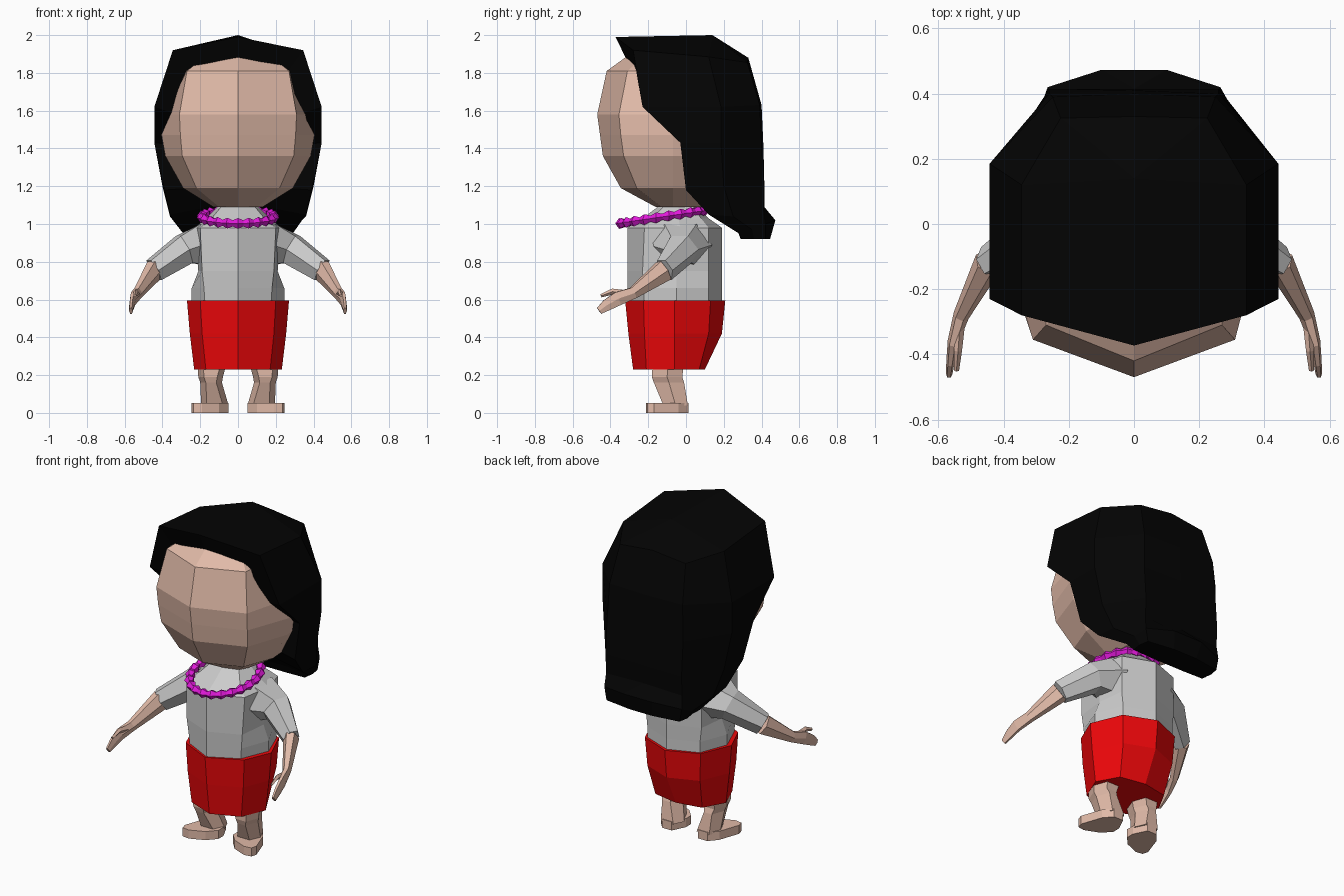
import bpy, bmesh
from math import sin, cos, pi
from mathutils import Vector


def material(name, rgb):
    m = bpy.data.materials.new(name)
    m.diffuse_color = (*rgb, 1)
    return m


SKIN = material("skin", (0.75, 0.49, 0.39))
RED = material("red", (0.85, 0.002, 0.003))
BLACK = material("black", (0.001, 0.001, 0.001))
PINK = material("magenta", (0.75, 0.01, 0.7))


def loft(name, rings, mat=None, start=True, end=True, mirror=False, closed=False):
    """Skin a list of equal-length rings; optional end caps."""
    bm = bmesh.new()
    vs = [[bm.verts.new(p) for p in r] for r in rings]
    pairs = list(zip(vs, vs[1:]))
    if closed:
        pairs.append((vs[-1], vs[0]))
    for a, b in pairs:
        for i in range(len(a)):
            j = (i + 1) % len(a)
            bm.faces.new((a[i], a[j], b[j], b[i]))
    if start and not closed:
        bm.faces.new(vs[0])
    if end and not closed:
        bm.faces.new(vs[-1])
    bmesh.ops.remove_doubles(bm, verts=bm.verts, dist=0.0005)
    bmesh.ops.recalc_face_normals(bm, faces=bm.faces)
    me = bpy.data.meshes.new(name)
    bm.to_mesh(me)
    bm.free()
    ob = bpy.data.objects.new(name, me)
    bpy.context.collection.objects.link(ob)
    if mat:
        me.materials.append(mat)
    if mirror:
        ob.modifiers.new("mirror", 'MIRROR')
    return ob


def sym(pts):
    """Complete a half ring (x >= 0) by reflecting it."""
    return list(pts) + [(-x, y, z) for x, y, z in reversed(pts)]


def flat(z, pts):
    return sym([(x, y, z) for x, y in pts])


def tube(name, path, mat, n=6):
    """Tapered limb along (centre, half width, half height) stations."""
    rings = []
    for i, (c, w, h) in enumerate(path):
        a = Vector(path[max(i - 1, 0)][0])
        b = Vector(path[min(i + 1, len(path) - 1)][0])
        d = (b - a).normalized()
        s = d.cross(Vector((0, 0, 1))).normalized()
        u = s.cross(d)
        rings.append([Vector(c) + s * w * cos(2 * pi * k / n) + u * h * sin(2 * pi * k / n)
                      for k in range(n)])
    return loft(name, rings, mat, mirror=True)


# Head: stacked rings (z, front y, cheek x, cheek y, side x, back y)
head = []
for z, f, a, ay, b, k in [(1.09, -.16, .10, -.13, .13, .14), (1.19, -.345, .22, -.26, .29, .24),
                          (1.36, -.44, .295, -.33, .385, .31), (1.47, -.455, .305, -.345, .405, .33),
                          (1.58, -.47, .31, -.355, .385, .33), (1.81, -.42, .27, -.31, .29, .26),
                          (1.89, -.31, .17, -.22, .19, .16)]:
    head.append(flat(z, [(0, f), (a, ay), (b, -.07), (b * .95, .12), (b * .6, k), (0, k)]))
loft("head", head, SKIN)

# Hair: per level the inner edge, front edge, side, back corner and back centre
hair = [
    [(0, -.30, 1.84), (0, -.373, 1.99), (0, .14, 2.0), (0, .14, 2.0), (0, .14, 2.0)],
    [(.25, -.26, 1.79), (.345, -.28, 1.92), (.345, .12, 1.885), (.225, .325, 1.855), (0, .33, 1.88)],
    [(.32, -.17, 1.58), (.443, -.23, 1.62), (.443, .185, 1.62), (.25, .39, 1.63), (0, .40, 1.63)],
    [(.33, .0, 1.42), (.443, -.03, 1.43), (.443, .185, 1.43), (.26, .40, 1.41), (0, .41, 1.41)],
    [(.24, .03, 1.19), (.39, .0, 1.18), (.40, .20, 1.2), (.26, .415, 1.2), (0, .415, 1.2)],
    [(.15, .12, 1.09), (.36, .12, 1.05), (.36, .25, 1.04), (.26, .41, 1.08), (0, .415, 1.09)],
    [(.15, .27, .97), (.29, .28, .95), (.29, .35, .97), (.265, .42, 1.0), (.10, .473, 1.02)],
    [(.12, .29, .92), (.25, .295, .92), (.26, .36, .92), (.25, .42, .92), (.08, .445, .92)],
]
loft("hair", [sym(r) for r in hair], BLACK, start=False)

# Shirt body rising to the collar
loft("shirt", [
    flat(.58, [(0, -.31), (.175, -.22), (.245, -.05), (.18, .12), (0, .19)]),
    flat(.66, [(0, -.31), (.18, -.225), (.245, -.05), (.18, .12), (0, .19)]),
    flat(.75, [(0, -.31), (.19, -.23), (.21, -.05), (.19, .12), (0, .19)]),
    flat(.98, [(0, -.31), (.20, -.22), (.23, -.03), (.19, .12), (0, .19)]),
    flat(1.03, [(0, -.23), (.14, -.18), (.17, -.04), (.13, .08), (0, .12)]),
    flat(1.09, [(0, -.15), (.09, -.12), (.11, -.04), (.08, .04), (0, .06)]),
])
loft("neck", [flat(z, [(0, -.12), (.08, -.08), (.08, .04), (0, .06)]) for z in (1.05, 1.14)], SKIN)

# Skirt
loft("skirt", [
    flat(.595, [(0, -.322), (.20, -.225), (.27, -.06), (.19, .13), (0, .208)]),
    flat(.42, [(0, -.305), (.19, -.22), (.255, -.06), (.18, .12), (0, .19)]),
    flat(.23, [(0, -.28), (.17, -.21), (.232, -.06), (.16, .07), (0, .10)]),
], RED)

# Sleeves flaring into the shoulder, forearms with hands, thumbs
tube("sleeve", [((.17, -.03, .89), .17, .13), ((.285, -.025, .865), .095, .09),
                ((.445, -.115, .755), .05, .07)], None)
tube("forearm_and_hand", [((.445, -.115, .755), .045, .065), ((.53, -.28, .635), .025, .035),
                          ((.555, -.36, .605), .017, .042), ((.563, -.42, .57), .013, .035),
                          ((.567, -.46, .54), .010, .022)], SKIN)
tube("thumb", [((.535, -.32, .63), .015, .02), ((.54, -.39, .642), .012, .016),
               ((.545, -.45, .62), .008, .009)], SKIN, 4)

# Legs and out-turned feet
legs = []
for z, x0, x1, y0, y1 in [(.34, .04, .22, -.18, .0), (.19, .08, .21, -.18, -.02),
                          (.16, .085, .20, -.17, -.01), (.04, .05, .195, -.12, .01)]:
    m = (y0 + y1) / 2
    legs.append([(x0, m, z), (x0 + .03, y0, z), (x1 - .03, y0, z),
                 (x1, m, z), (x1 - .03, y1, z), (x0 + .03, y1, z)])
loft("leg", legs, SKIN, mirror=True)
foot = [(.05, -.07), (.05, -.12), (.10, -.175), (.19, -.212), (.235, -.205),
        (.245, -.17), (.20, -.04), (.155, .012), (.09, .012)]
loft("foot", [[(x, y, z) for x, y in foot] for z in (0, .053)], SKIN, mirror=True)

# Bead necklace: tilted faceted ring that swells at every second station
beads = []
for i in range(44):
    t = 2 * pi * i / 44
    out = Vector((sin(t), -cos(t), 0))
    c = Vector((.19 * sin(t), -.125 - .22 * cos(t), 1.038 - .035 * cos(t)))
    r = .03 if i % 2 == 0 else .017
    beads.append([c + out * r * cos(k * pi / 2.5) + Vector((0, 0, r * sin(k * pi / 2.5))) for k in range(5)])
loft("necklace", beads, PINK, closed=True)
